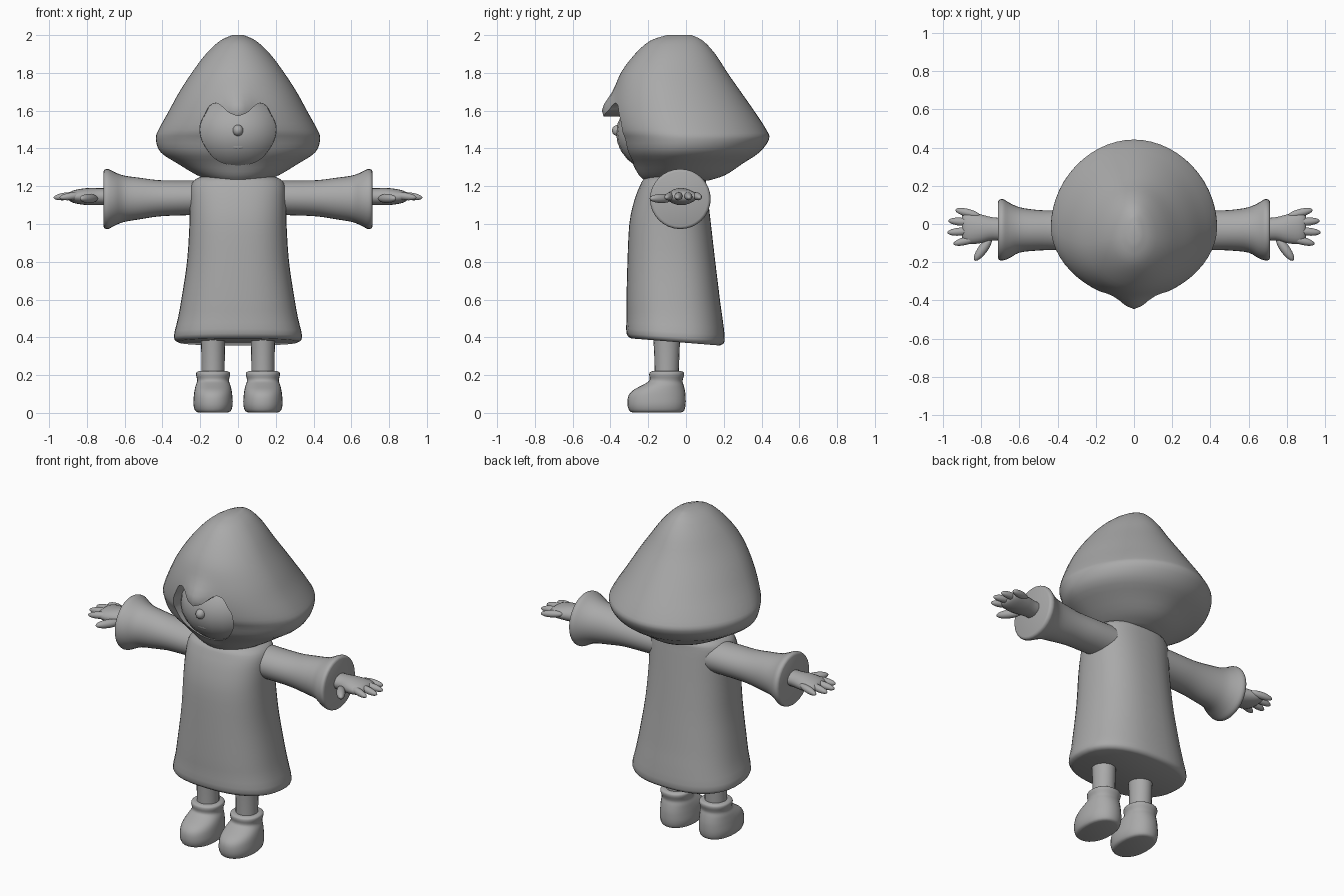
import bpy, bmesh, math
from mathutils import Matrix

if "Cube" in bpy.data.objects:
    bpy.data.objects.remove(bpy.data.objects["Cube"], do_unlink=True)

grey = bpy.data.materials.new("plain_grey")
grey.use_nodes = True
GREY = (0.4, 0.4, 0.4, 1)
grey.diffuse_color = GREY
grey.node_tree.nodes["Principled BSDF"].inputs["Base Color"].default_value = GREY
parts = []


def finish(name, bm):
    bmesh.ops.recalc_face_normals(bm, faces=bm.faces[:])
    mesh = bpy.data.meshes.new(name)
    bm.to_mesh(mesh)
    bm.free()
    mesh.materials.append(grey)
    obj = bpy.data.objects.new(name, mesh)
    bpy.context.collection.objects.link(obj)
    parts.append(obj)
    return obj


def smooth_path(points, steps):
    """Catmull-Rom refinement of a list of tuples."""
    out = []
    last = len(points) - 1
    for i in range(last):
        a, b, c, d = (points[min(max(i + k, 0), last)] for k in (-1, 0, 1, 2))
        for s in range(steps):
            t = s / steps
            out.append(tuple(
                q + t * (r - p) / 2 + t * t * (2 * p - 5 * q + 4 * r - e) / 2
                + t ** 3 * (3 * q - p - 3 * r + e) / 2
                for p, q, r, e in zip(a, b, c, d)))
    out.append(points[-1])
    return out


def loft(name, rows, place, sides=32, power=2.0, split=0.5, steps=3):
    """Rows are (station, half width, low, high); place maps (u, v, t) to space."""
    bm = bmesh.new()
    rings = []
    for t, half, low, high in smooth_path(rows, steps):
        mid = low + split * (high - low)
        ring = []
        for k in range(sides):
            ang = 2 * math.pi * k / sides
            c, s = math.cos(ang), math.sin(ang)
            u = half * math.copysign(abs(c) ** (2 / power), c)
            v = mid + (high - mid if s > 0 else mid - low) * math.copysign(abs(s) ** (2 / power), s)
            ring.append(bm.verts.new(place(u, v, t)))
        rings.append(ring)
    for r0, r1 in zip(rings, rings[1:]):
        for k in range(sides):
            n = (k + 1) % sides
            bm.faces.new((r0[k], r0[n], r1[n], r1[k]))
    bm.faces.new(rings[0])
    bm.faces.new(rings[-1])
    return finish(name, bm)


def ball(name, center, radii, turn=0.0, tilt=0.0):
    bm = bmesh.new()
    bmesh.ops.create_uvsphere(bm, u_segments=24, v_segments=14, radius=1)
    bm.transform(Matrix.Translation(center) @ Matrix.Rotation(turn, 4, "Z")
                 @ Matrix.Rotation(tilt, 4, "Y") @ Matrix.Diagonal((*radii, 1)))
    return finish(name, bm)


# Hood with a small peak over the face
def hood_place(u, v, t):
    if v < 0:
        v -= 0.05 * math.exp(-(u / 0.07) ** 2 - ((t - 1.6) / 0.08) ** 2)
    return u, v, t


hood = loft("hood", [
    (2.0, .03, -.10, .03), (1.97, .095, -.19, .09), (1.9, .17, -.27, .155),
    (1.8, .245, -.345, .22), (1.7, .31, -.38, .29), (1.6, .365, -.395, .36),
    (1.5, .42, -.385, .425), (1.45, .435, -.36, .44), (1.38, .41, -.33, .39),
    (1.32, .32, -.285, .30), (1.26, .22, -.25, .21), (1.23, .15, -.22, .12)],
    hood_place, sides=56, power=1.95, split=0.43)

# Heart-shaped face opening cut from the hood
half = smooth_path([
    (0, 1.57), (.05, 1.59), (.09, 1.625), (.12, 1.64), (.155, 1.625), (.18, 1.58),
    (.205, 1.53), (.205, 1.47), (.18, 1.41), (.13, 1.35), (.07, 1.32), (0, 1.31)], 3)
outline = half + [(-x, z) for x, z in half[-2:0:-1]]
bm = bmesh.new()
near = [bm.verts.new((x, -0.6, z)) for x, z in outline]
far = [bm.verts.new((x * 0.95, -0.15, z)) for x, z in outline]
bm.faces.new(near)
bm.faces.new(far)
for k in range(len(outline)):
    n = (k + 1) % len(outline)
    bm.faces.new((near[k], near[n], far[n], far[k]))
cutter = finish("opening_cutter", bm)
cutter.hide_render = True
cut = hood.modifiers.new("face_opening", "BOOLEAN")
cut.operation = "DIFFERENCE"
cut.solver = "EXACT"
cut.object = cutter
bpy.context.view_layer.objects.active = hood
bpy.ops.object.modifier_apply(modifier=cut.name)
parts.remove(cutter)
bpy.data.objects.remove(cutter, do_unlink=True)

# Face
ball("face", (0, -.1, 1.48), (.26, .27, .22))
ball("nose", (0, -.36, 1.495), (.028, .032, .03))
ball("lips", (0, -.338, 1.41), (.04, .016, .016))


# Robe with the hem dipping towards the back
def robe_place(u, v, t):
    return u, v, t - 0.08 * (v + .05) * max(0, 1 - (t - .375) / .3)


loft("robe", [
    (.375, .315, -.29, .18), (.40, .34, -.315, .205), (.5, .318, -.315, .195),
    (.6, .30, -.315, .18), (.8, .27, -.31, .155), (1.0, .257, -.30, .132),
    (1.12, .255, -.275, .118), (1.2, .25, -.245, .108), (1.24, .22, -.22, .10),
    (1.27, .14, -.15, .05)],
    robe_place, sides=40, power=2.4)

for side, label in ((1, "left"), (-1, "right")):
    # Flared sleeve
    loft(label + "_sleeve", [
        (.18, .092, -.14, .075), (.3, .092, -.14, .073), (.42, .096, -.136, .07),
        (.52, .11, -.14, .075), (.6, .122, -.15, .088), (.65, .14, -.178, .11),
        (.685, .158, -.19, .13), (.705, .156, -.188, .126), (.712, .145, -.175, .115)],
        lambda u, v, t: (side * t, v, 1.142 - .014 * t + u))

    # Hand
    loft(label + "_palm", [
        (.66, .044, -.09, .03), (.74, .045, -.085, .035), (.80, .045, -.10, .05),
        (.86, .036, -.105, .062), (.89, .024, -.09, .055), (.90, .01, -.07, .04)],
        lambda u, v, t: (side * t, v, 1.145 + u), sides=20)
    for finger, tip, y, turn in (("little", .935, .058, .25), ("ring", .97, .012, .08),
                                 ("middle", .975, -.04, -.08), ("index", .945, -.088, -.25)):
        ball(f"{label}_{finger}_finger", (side * (tip - .065), y, 1.147),
             (.067, .021, .02), side * turn, side * .12)
    ball(label + "_thumb", (side * .79, -.13, 1.135), (.075, .025, .024), side * -.95)

    # Leg and boot
    def upright(u, v, t):
        return side * .132 + u, v, t

    loft(label + "_leg", [(.15, .062, -.165, -.04), (.3, .062, -.168, -.035),
                          (.42, .066, -.175, -.03)], upright, sides=20)
    loft(label + "_boot", [
        (.003, .08, -.285, -.025), (.012, .095, -.30, -.01), (.045, .104, -.31, -.002),
        (.09, .102, -.305, -.002), (.12, .098, -.28, -.006), (.145, .092, -.235, -.012),
        (.165, .085, -.20, -.018), (.18, .085, -.192, -.016), (.2, .09, -.195, -.01),
        (.214, .088, -.192, -.012), (.221, .076, -.178, -.024)],
        upright, sides=28, power=2.2)

# Smooth shading with crisp rims
bpy.ops.object.select_all(action="DESELECT")
for obj in parts:
    obj.select_set(True)
bpy.context.view_layer.objects.active = hood
bpy.ops.object.shade_smooth_by_angle(angle=math.radians(45))
